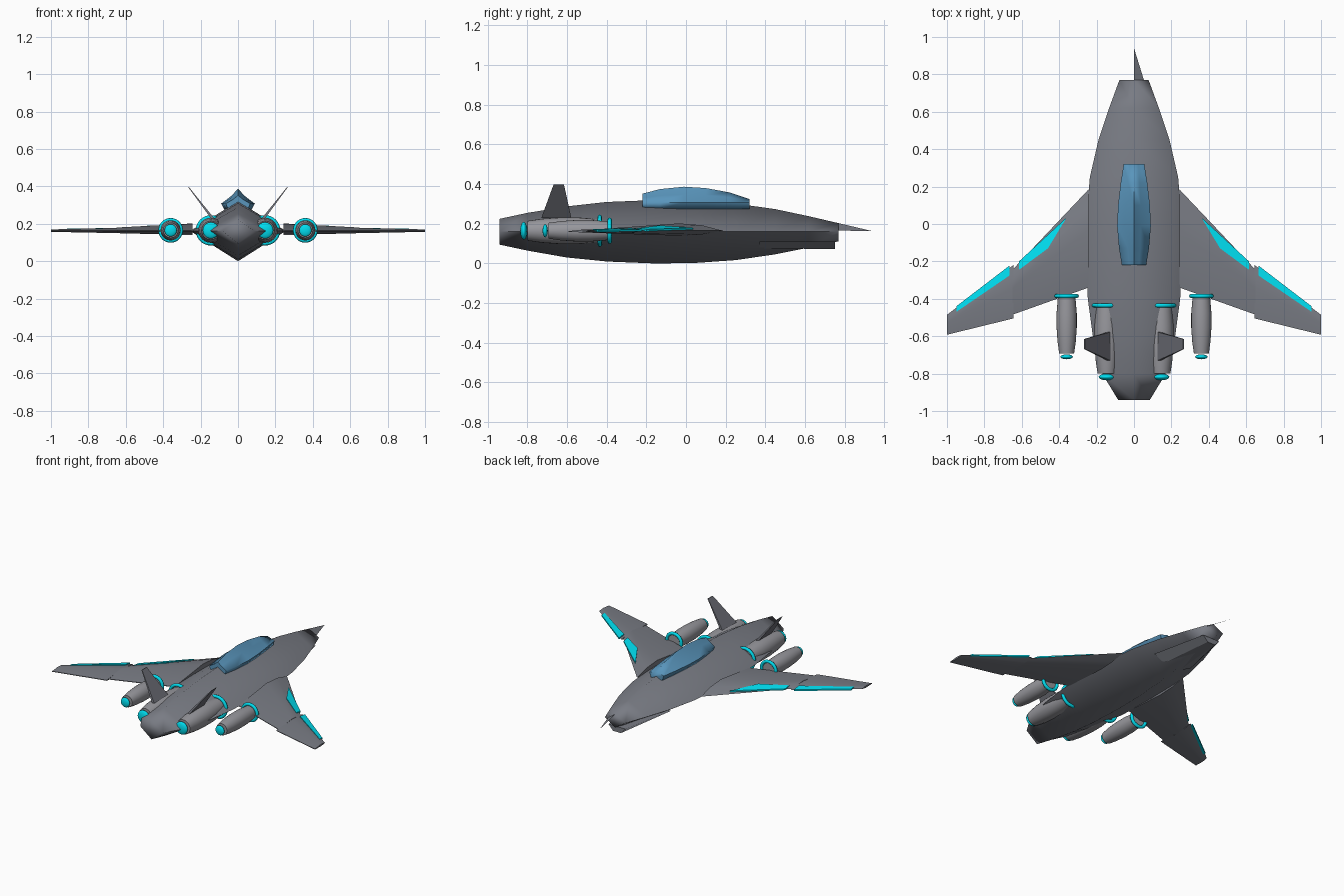
import bpy, bmesh, math

if "Cube" in bpy.data.objects:
    bpy.data.objects.remove(bpy.data.objects["Cube"])


def material(name, color):
    m = bpy.data.materials.new(name)
    m.diffuse_color = color
    m.use_nodes = True
    m.node_tree.nodes["Principled BSDF"].inputs["Base Color"].default_value = m.diffuse_color
    return m


CYAN = material("cyan_glow", (0.0, 0.72, 0.86, 1))
GLASS = material("blue_glass", (0.1, 0.3, 0.5, 1))
HULL = material("dark_grey_hull", (0.19, 0.2, 0.23, 1))
BARREL = material("mid_grey_metal", (0.31, 0.31, 0.335, 1))
FIN = material("darker_grey_fin", (0.15, 0.155, 0.18, 1))


def finish(bm, name, mat, smooth):
    bmesh.ops.recalc_face_normals(bm, faces=bm.faces)
    me = bpy.data.meshes.new(name)
    bm.to_mesh(me)
    bm.free()
    ob = bpy.data.objects.new(name, me)
    bpy.context.collection.objects.link(ob)
    me.materials.append(mat)
    if smooth:
        bpy.ops.object.select_all(action='DESELECT')
        ob.select_set(True)
        bpy.context.view_layer.objects.active = ob
        bpy.ops.object.shade_smooth_by_angle(angle=math.radians(smooth))
    return ob


def loft(name, rings, mat=HULL, smooth=30):
    """Skin a list of equal-length point rings and cap both ends."""
    bm = bmesh.new()
    vs = [[bm.verts.new(p) for p in r] for r in rings]
    n = len(rings[0])
    for a, b in zip(vs, vs[1:]):
        for i in range(n):
            j = (i + 1) % n
            bm.faces.new((a[i], a[j], b[j], b[i]))
    bm.faces.new(vs[0])
    bm.faces.new(vs[-1])
    return finish(bm, name, mat, smooth)


def diamond(y, w, top, mid, bottom):
    return [(w, y, mid), (0, y, top), (-w, y, mid), (0, y, bottom)]


def mirrored(s, rings):
    return [[(s * x, y, z) for x, y, z in r] for r in rings]


def airfoil(x, le, te, top, bottom, mid=0.165):
    c = le - te
    return [(x, le, mid), (x, le - 0.2 * c, mid + 0.75 * (top - mid)),
            (x, le - 0.42 * c, top), (x, te, mid - 0.002), (x, te, mid - 0.006),
            (x, le - 0.42 * c, bottom), (x, le - 0.2 * c, mid + 0.75 * (bottom - mid))]


# Fuselage: y, half width, top, bottom
hull = [(-0.94, 0.085, 0.225, 0.095), (-0.8, 0.17, 0.255, 0.065),
        (-0.6, 0.22, 0.288, 0.03), (-0.4, 0.247, 0.31, 0.01),
        (-0.15, 0.256, 0.32, 0.0), (0.05, 0.253, 0.318, 0.003),
        (0.25, 0.236, 0.302, 0.017), (0.45, 0.19, 0.274, 0.046),
        (0.62, 0.133, 0.238, 0.08), (0.77, 0.078, 0.203, 0.112)]
loft("fuselage", [diamond(y, w, t, 0.162, b) for y, w, t, b in hull], smooth=80)

# One-sided nose spike, a single open panel
bm = bmesh.new()
bm.faces.new([bm.verts.new(p) for p in ((0, 0.77, 0.203), (0.053, 0.77, 0.166),
                                        (0, 0.94, 0.163))])
finish(bm, "nose_spike", HULL, 0)

# Tapered chin plate under the nose
loft("chin_plate", [[(w, y, t), (-w, y, t), (-w * 0.45, y, b), (w * 0.45, y, b)]
                    for y, w, t, b in ((0.37, 0.145, 0.112, 0.076),
                                       (0.75, 0.065, 0.11, 0.073))], smooth=0)

# Canopy with a ridge
can = [(-0.22, 0.065, 0.352), (-0.13, 0.08, 0.375), (-0.01, 0.09, 0.387),
       (0.1, 0.085, 0.38), (0.22, 0.071, 0.358), (0.32, 0.055, 0.325)]
loft("canopy", [[(w, y, 0.308), (w * 0.42, y, 0.308 + (t - 0.308) * 0.5), (0, y, t),
                 (-w * 0.42, y, 0.308 + (t - 0.308) * 0.5), (-w, y, 0.308),
                 (-w * 0.8, y, 0.275), (w * 0.8, y, 0.275)]
                for y, w, t in can], GLASS, 80)


def engine(name, x, y0, y1, r, ring_r, glow_r):
    """Barrel from rear y0 to front y1, intake ring and exhaust glow."""
    prof = [(0, 0.74), (0.2, 0.9), (0.45, 1.0), (0.7, 1.0), (1, 0.86)]
    n = 24
    loft(name + "_barrel", [[(x + r * k * math.cos(math.tau * i / n), y0 + t * (y1 - y0),
                              0.165 + r * k * math.sin(math.tau * i / n))
                             for i in range(n)] for t, k in prof], BARREL)
    bpy.ops.mesh.primitive_torus_add(major_radius=ring_r, minor_radius=0.011,
                                     major_segments=32, minor_segments=8,
                                     location=(x, y1, 0.165), rotation=(math.pi / 2, 0, 0))
    ob = bpy.context.object
    ob.name = name + "_ring"
    ob.data.materials.append(CYAN)
    bpy.ops.object.shade_smooth()
    bpy.ops.mesh.primitive_uv_sphere_add(segments=20, ring_count=10, radius=1,
                                         location=(x, y0 - 0.018, 0.165))
    ob = bpy.context.object
    ob.name = name + "_glow"
    ob.scale = (glow_r, glow_r * 0.4, glow_r)
    ob.data.materials.append(CYAN)
    bpy.ops.object.shade_smooth()


for s, side in ((1, "right"), (-1, "left")):
    # Wings in two panels
    loft(side + "_inner_wing", mirrored(s, [airfoil(0.243, 0.185, -0.34, 0.202, 0.14),
                                            airfoil(0.65, -0.245, -0.485, 0.18, 0.15)]))
    loft(side + "_outer_wing", mirrored(s, [airfoil(0.645, -0.22, -0.505, 0.178, 0.15),
                                            airfoil(1.0, -0.485, -0.592, 0.17, 0.157)]))

    # Glowing leading edge strips
    strips = {"inner": [(0.36, 0.035, 0.176), (0.615, -0.2, 0.168),
                        (0.615, -0.245, 0.174), (0.46, -0.13, 0.188)],
              "outer": [(0.665, -0.222, 0.167), (0.95, -0.44, 0.165),
                        (0.95, -0.47, 0.169), (0.665, -0.275, 0.174)]}
    for part, poly in strips.items():
        up = [(x, y, z + 0.004) for x, y, z in poly]
        low = [(x, y, z - 0.006) for x, y, z in poly]
        loft(f"{side}_{part}_light_strip", mirrored(s, [up, low]), CYAN, 0)

    # Canted tail fins, thin tapered plates
    fin = []
    for x, z, a, b, h in ((0.135, 0.228, -0.73, -0.578, 0.009),
                          (0.265, 0.397, -0.668, -0.615, 0.002)):
        fin.append([(x - h, a, z), (x + h, a, z), (x + h, b, z), (x - h, b, z)])
    loft(side + "_tail_fin", mirrored(s, fin), FIN, 0)

    # Engines
    engine(side + "_inner_engine", s * 0.145, -0.8, -0.435, 0.067, 0.07, 0.044)
    engine(side + "_outer_engine", s * 0.36, -0.692, -0.385, 0.054, 0.055, 0.033)
